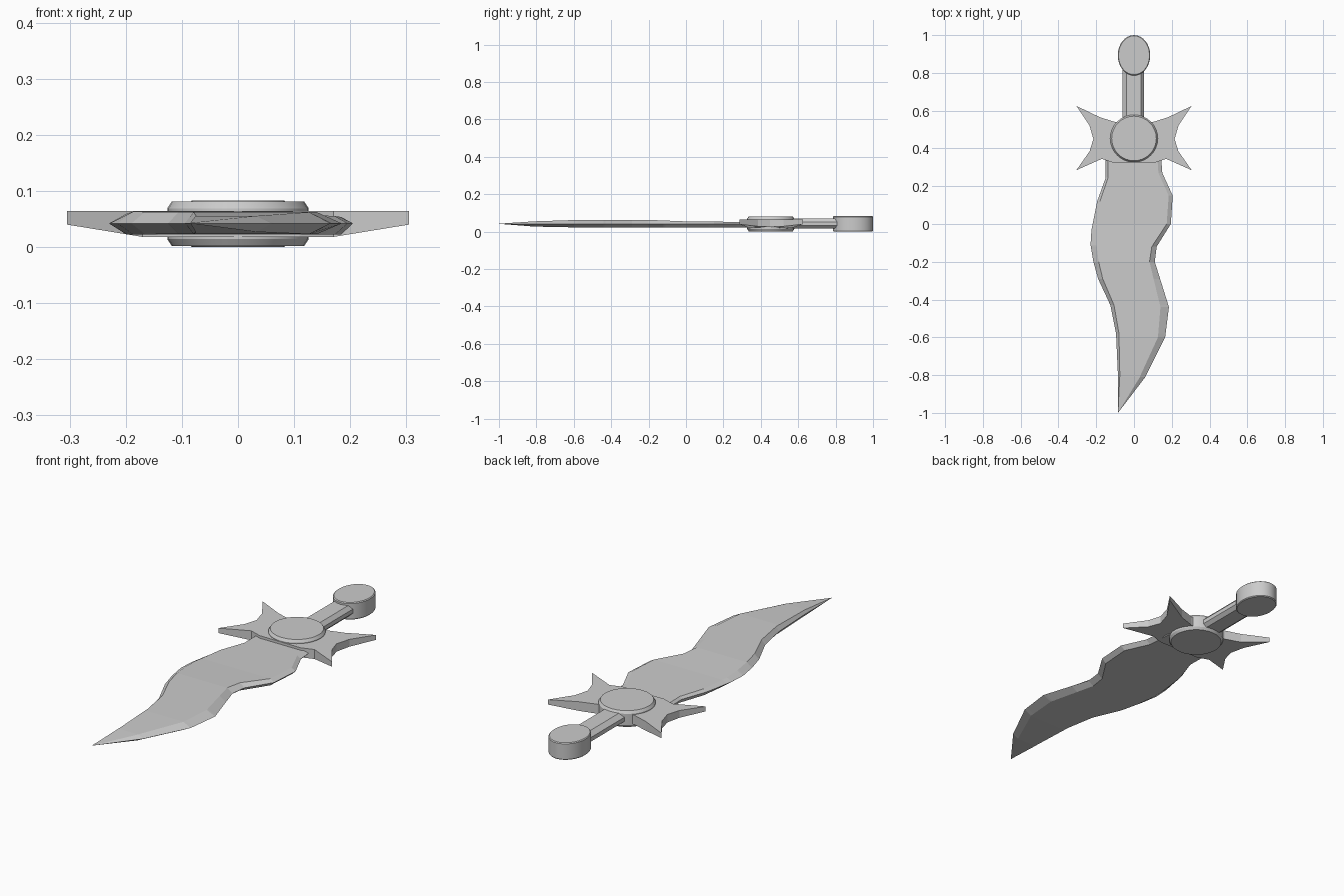
import bpy, bmesh, math

cube = bpy.data.objects.get("Cube")
if cube:
    bpy.data.objects.remove(cube)

steel = bpy.data.materials.new("plain grey steel")
steel.use_nodes = True
GREY = (0.6, 0.6, 0.6, 1)
steel.diffuse_color = GREY
steel.node_tree.nodes["Principled BSDF"].inputs["Base Color"].default_value = GREY


def finish(name, bm):
    bmesh.ops.recalc_face_normals(bm, faces=bm.faces)
    mesh = bpy.data.meshes.new(name)
    bm.to_mesh(mesh)
    bm.free()
    mesh.materials.append(steel)
    obj = bpy.data.objects.new(name, mesh)
    bpy.context.collection.objects.link(obj)
    return obj


def loft(name, rings):
    """Skin a list of equal closed rings and cap both ends."""
    bm = bmesh.new()
    loops = [[bm.verts.new(p) for p in ring] for ring in rings]
    n = len(loops[0])
    for a, b in zip(loops, loops[1:]):
        for i in range(n):
            j = (i + 1) % n
            bm.faces.new((a[i], a[j], b[j], b[i]))
    bm.faces.new(loops[0])
    bm.faces.new(loops[-1])
    bmesh.ops.remove_doubles(bm, verts=bm.verts, dist=0.0005)
    return finish(name, bm)


def bevelled_disc(name, y, rx, ry, z0, z1, inset, drop, sides=32):
    def ring(z, k):
        return [((rx - k) * math.cos(t), y + (ry - k) * math.sin(t), z)
                for t in (2 * math.pi * i / sides for i in range(sides))]
    return loft(name, [ring(z0, inset), ring(z0 + drop, 0),
                       ring(z1 - drop, 0), ring(z1, inset)])


def along(points, y):
    """Linear value at y on a list of (y, value) running towards the tip."""
    for (ya, a), (yb, b) in zip(points, points[1:]):
        if ya >= y >= yb:
            return a + (b - a) * (ya - y) / (ya - yb)
    return points[-1][1]


# Wavy blade: flat middle with ground edges on both sides
left_edge = [(0.4, -0.15), (0.245, -0.15), (0.12, -0.195), (-0.03, -0.225),
             (-0.11, -0.23), (-0.2, -0.215), (-0.29, -0.19), (-0.43, -0.125),
             (-0.58, -0.095), (-0.8, -0.085), (-1, -0.085)]
right_edge = [(0.4, 0.14), (0.27, 0.15), (0.15, 0.205), (0, 0.195), (-0.12, 0.12),
              (-0.2, 0.11), (-0.44, 0.185), (-0.6, 0.165), (-0.81, 0.06), (-1, -0.085)]
left_grind = [(0.4, 0.01), (0.1, 0.015), (-0.1, 0.032), (-0.4, 0.02), (-0.8, 0.01), (-1, 0)]
right_grind = [(0.4, 0.02), (0, 0.022), (-0.2, 0.028), (-0.44, 0.045), (-0.8, 0.03), (-1, 0)]
top = [(0.4, 0.051), (0, 0.055), (-0.2, 0.063), (-0.6, 0.062), (-0.85, 0.054), (-1, 0.043)]
bottom = [(0.4, 0.022), (-0.6, 0.023), (-0.85, 0.028), (-1, 0.043)]

stations = sorted({y for y, _ in left_edge + right_edge}, reverse=True)
rings = []
for y in stations:
    l, r = along(left_edge, y), along(right_edge, y)
    lg, rg = along(left_grind, y), along(right_grind, y)
    zt, zb = along(top, y), along(bottom, y)
    rings.append([(l, y, 0.042), (l + lg, y, zt), (r - rg, y, zt),
                  (r, y, 0.042), (r - rg, y, zb), (l + lg, y, zb)])
loft("blade", rings)

# Four-pointed cross guard, mirrored, underside rising to the tips
half = [(0.1, 0.54), (0.18, 0.565), (0.305, 0.625), (0.235, 0.52), (0.215, 0.45),
        (0.235, 0.385), (0.305, 0.285), (0.17, 0.345), (0.11, 0.325)]
outline = half + [(-x, y) for x, y in reversed(half)]


def underside(x):
    return 0.018 + 0.022 * max(0, (abs(x) - 0.17) / 0.135)


loft("cross_guard", [[(x, y, underside(x)) for x, y in outline],
                     [(x, y, 0.064) for x, y in outline]])

# Octagonal grip
grip = [(-0.062, 0.032), (-0.062, 0.052), (-0.04, 0.07), (0.036, 0.07),
        (0.052, 0.052), (0.052, 0.032), (0.036, 0.016), (-0.04, 0.016)]
loft("grip", [[(x, y, z) for x, z in grip] for y in (0.5, 0.84)])

# Round boss on the guard and oval pommel
rounds = [bevelled_disc("guard_boss", 0.453, 0.126, 0.126, 0.002, 0.081, 0.008, 0.012),
          bevelled_disc("pommel", 0.893, 0.086, 0.107, 0, 0.083, 0.004, 0.004)]
bpy.ops.object.select_all(action='DESELECT')
for obj in rounds:
    obj.select_set(True)
bpy.context.view_layer.objects.active = rounds[0]
bpy.ops.object.shade_smooth_by_angle(angle=math.radians(25))
